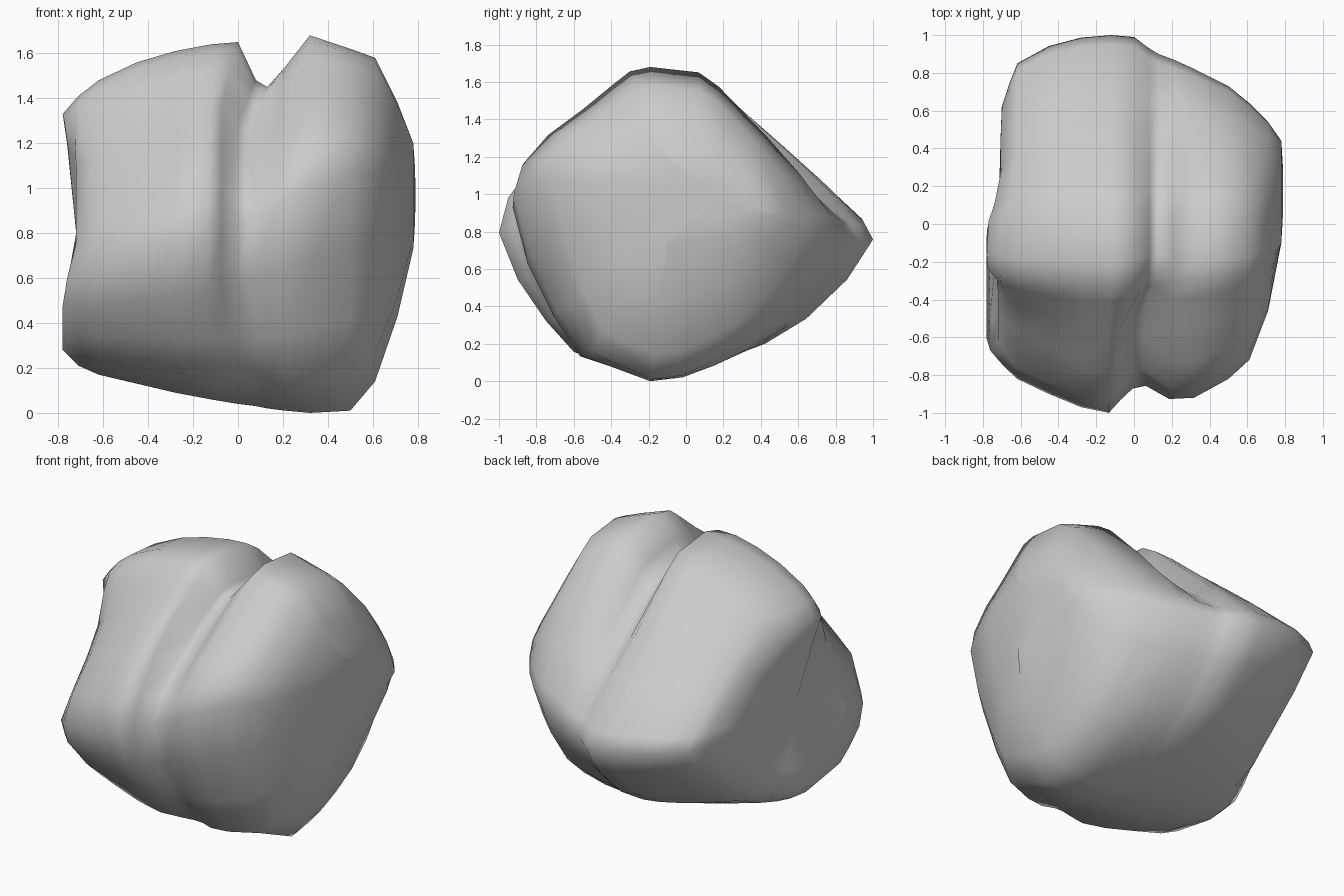
import bpy, bmesh, math

cube = bpy.data.objects.get("Cube")
if cube:
    bpy.data.objects.remove(cube)

stone = bpy.data.materials.new("grey stone")
stone.use_nodes = True
GREY = (0.6, 0.6, 0.6, 1)
stone.diffuse_color = GREY
stone.node_tree.nodes["Principled BSDF"].inputs["Base Color"].default_value = GREY

# Side outline (y, z) of the boulder, wedge pointing backwards
OUTLINE = [(-0.2, 1.68), (0.08, 1.65), (0.2, 1.57), (0.5, 1.29), (0.72, 1.08),
           (0.95, 0.84), (1, 0.74), (0.87, 0.53), (0.65, 0.31), (0.43, 0.17),
           (0.2, 0.08), (0, 0.02), (-0.2, 0), (-0.6, 0.11), (-0.75, 0.3),
           (-0.9, 0.55), (-1, 0.83), (-0.95, 1.02), (-0.8, 1.22),
           (-0.6, 1.39), (-0.42, 1.56), (-0.32, 1.65)]
MID_Y, MID_Z = -0.1, 0.8

# Stations from one side to the other: x, top, bottom, front, back
STATIONS = [(-0.78, 1.33, 0.28, -0.67, 0.63), (-0.71, 1.41, 0.21, -0.75, 0.76),
            (-0.62, 1.48, 0.17, -0.82, 0.86),
            (-0.45, 1.56, 0.13, -0.9, 0.95), (-0.28, 1.61, 0.09, -0.97, 0.99),
            (-0.12, 1.64, 0.06, -1, 1), (0, 1.65, 0.04, -0.94, 0.99),
            (0.08, 1.48, 0.03, -0.9, 0.93), (0.13, 1.45, 0.02, -0.89, 0.9),
            (0.21, 1.54, 0.01, -0.94, 0.87), (0.32, 1.68, 0, -0.92, 0.82),
            (0.5, 1.62, 0.01, -0.82, 0.73), (0.61, 1.58, 0.14, -0.72, 0.64),
            (0.71, 1.38, 0.43, -0.46, 0.54), (0.78, 1.2, 0.73, -0.1, 0.44)]


def smooth(v, lo, hi):
    t = max(0, min(1, (v - lo) / (hi - lo)))
    return t * t * (3 - 2 * t)


def bell(v, centre, width):
    return math.exp(-((v - centre) / width) ** 2)


def ring(bm, x, top, bottom, front, back):
    verts = []
    left = smooth(-x, 0.1, 0.6)
    for y, z in OUTLINE:
        reach = y - MID_Y
        if reach > 0:
            # full back shoulder on the right lobe, lean underside on the left
            reach *= 1 - 0.14 * left * bell(z, 0.33, 0.25)
            k = (back - MID_Y) / 1.1
            full = smooth(x, 0.1, 0.45) * smooth(z, 0.6, 0.9)
            ny = MID_Y + reach * (1 - (1 - k) * (1 - full + full * reach / 1.1))
            mid = MID_Z + 0.12 * abs(x)
        else:
            # the front brow climbs to the right and flattens to the left
            reach *= 1 - 0.2 * left * bell(z, 1.3, 0.2)
            ny = MID_Y + reach * (MID_Y - front) / 0.9
            mid = MID_Z + min(0.25, 0.3 * x + 0.4 * max(0, x - 0.1))
        if z > MID_Z:
            nz = mid + (z - MID_Z) * (top - mid) / 0.88
        else:
            nz = mid + (z - MID_Z) * (mid - bottom) / 0.8
        # the cleft leans over and deepens on the upper front
        lean = -0.09 * bell(x, 0.06, 0.13) * smooth(-ny, 0.2, 0.6) * smooth(nz, 0.1, 0.6)
        if reach < 0:
            ny += 0.13 * bell(x, 0.1, 0.09) * bell(nz, 1.15, 0.25)
        # the flat side draws in at the back and at mid height
        hollow = 0.06 * smooth(nz, 0.5, 0.75) * (1 - smooth(nz, 1.2, 1.33))
        side = smooth(-x, 0.6, 0.78) * max(hollow, 0.08 * smooth(ny, -0.05, 0.25))
        verts.append(bm.verts.new((x + lean + side, ny, nz)))
    return verts


def cap(bm, loop, centre, inset, flat):
    # inner ring and centre point closing one end
    inner = [bm.verts.new(v.co.lerp(centre, inset)) for v in loop]
    for v in inner:
        v.co.x += (centre[0] - v.co.x) * flat
    bridge(bm, loop, inner)
    hub = bm.verts.new(centre)
    for i, v in enumerate(inner):
        bm.faces.new((v, inner[i - 1], hub))


def bridge(bm, a, b):
    for i in range(len(a)):
        bm.faces.new((a[i - 1], a[i], b[i], b[i - 1]))


# Cleft boulder
bm = bmesh.new()
rings = [ring(bm, *s) for s in STATIONS]
for a, b in zip(rings, rings[1:]):
    bridge(bm, a, b)
cap(bm, rings[0], (-0.72, -0.05, 0.8), 0.25, 0.1)
cap(bm, rings[-1], (0.79, 0.18, 0.97), 0.5, 0.6)
bmesh.ops.recalc_face_normals(bm, faces=bm.faces)
mesh = bpy.data.meshes.new("cleft_boulder")
bm.to_mesh(mesh)
bm.free()
boulder = bpy.data.objects.new("cleft_boulder", mesh)
bpy.context.collection.objects.link(boulder)
mesh.materials.append(stone)
for face in mesh.polygons:
    face.use_smooth = True
